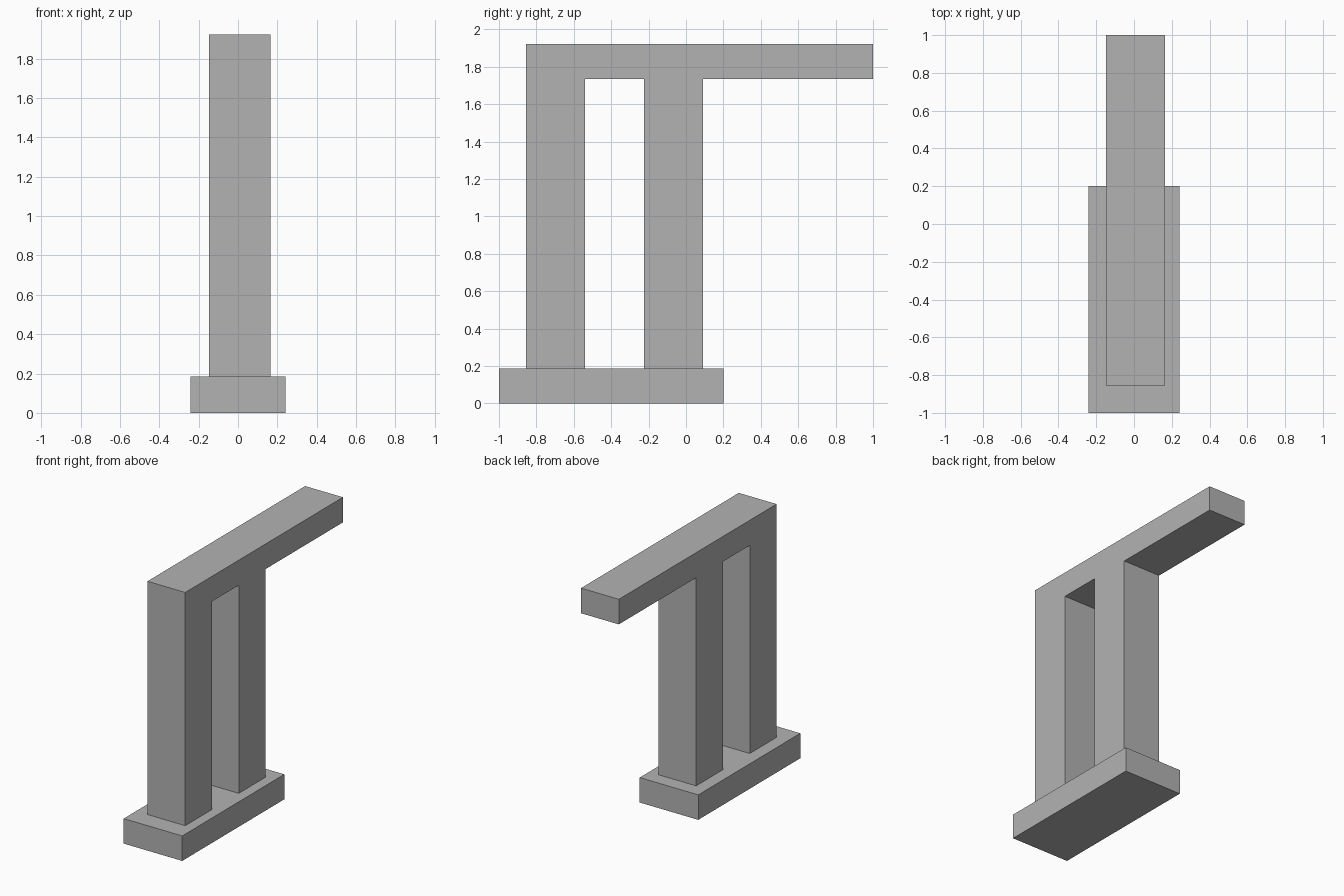
import bpy
import bmesh

cube = bpy.data.objects.get("Cube")
if cube:
    bpy.data.objects.remove(cube, do_unlink=True)

# Single plain grey
grey = bpy.data.materials.new("plain_grey")
grey.use_nodes = True
colour = (0.45, 0.45, 0.45, 1)
grey.diffuse_color = colour
grey.node_tree.nodes["Principled BSDF"].inputs["Base Color"].default_value = colour


def extrude_profile(name, outline, x0, x1):
    """Extrude a closed (y, z) side outline from x0 to x1."""
    bm = bmesh.new()
    face = bm.faces.new([bm.verts.new((x0, y, z)) for y, z in outline])
    result = bmesh.ops.extrude_face_region(bm, geom=[face])
    moved = [v for v in result["geom"] if isinstance(v, bmesh.types.BMVert)]
    bmesh.ops.translate(bm, verts=moved, vec=(x1 - x0, 0, 0))
    bmesh.ops.recalc_face_normals(bm, faces=bm.faces)
    mesh = bpy.data.meshes.new(name)
    bm.to_mesh(mesh)
    bm.free()
    mesh.materials.append(grey)
    obj = bpy.data.objects.new(name, mesh)
    bpy.context.collection.objects.link(obj)
    return obj


base_top, beam_bottom, beam_top = 0.186, 1.735, 1.922
front, back = -0.855, 1.0
front_inner, rear_inner, rear_outer = -0.54, -0.225, 0.091

# Base slab
extrude_profile("base", [(-1, 0), (0.2, 0), (0.2, base_top), (-1, base_top)],
                -0.241, 0.241)

# Two columns joined by an overhanging beam, as one continuous body
extrude_profile("columns_and_beam", [
    (front, base_top), (front_inner, base_top),
    (front_inner, beam_bottom), (rear_inner, beam_bottom),
    (rear_inner, base_top), (rear_outer, base_top),
    (rear_outer, beam_bottom), (back, beam_bottom),
    (back, beam_top), (front, beam_top),
], -0.147, 0.164)
